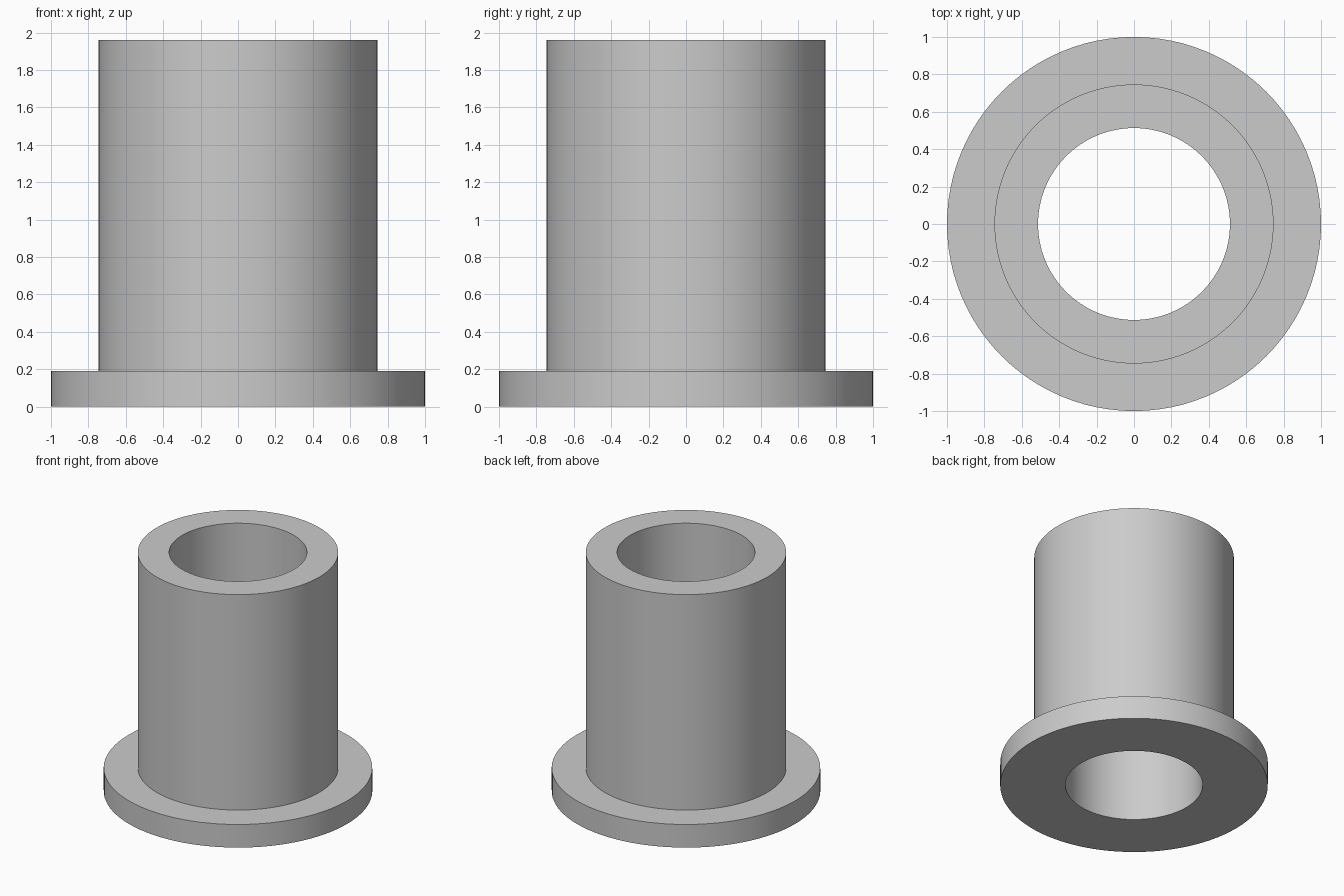
import bpy
import bmesh
import math

SEGMENTS = 96
BORE_R, SLEEVE_R, FLANGE_R = 0.513, 0.746, 1.0
FLANGE_H, TOTAL_H = 0.19, 1.96

cube = bpy.data.objects.get("Cube")
if cube:
    bpy.data.objects.remove(cube, do_unlink=True)


def make_material(name, colour):
    mat = bpy.data.materials.new(name)
    mat.use_nodes = True
    mat.diffuse_color = colour
    mat.node_tree.nodes["Principled BSDF"].inputs["Base Color"].default_value = colour
    return mat


def lathe(name, profile, mat):
    """Revolve a closed (radius, height) profile around z."""
    bm = bmesh.new()
    verts = [bm.verts.new((r, 0, z)) for r, z in profile]
    edges = [bm.edges.new((a, b)) for a, b in zip(verts, verts[1:] + verts[:1])]
    bmesh.ops.spin(bm, geom=verts + edges, cent=(0, 0, 0), axis=(0, 0, 1),
                   angle=math.tau, steps=SEGMENTS, use_merge=False)
    bmesh.ops.remove_doubles(bm, verts=bm.verts[:], dist=0.0001)
    bmesh.ops.recalc_face_normals(bm, faces=bm.faces[:])
    mesh = bpy.data.meshes.new(name)
    bm.to_mesh(mesh)
    bm.free()
    mesh.materials.append(mat)
    obj = bpy.data.objects.new(name, mesh)
    bpy.context.collection.objects.link(obj)
    bpy.ops.object.select_all(action='DESELECT')
    obj.select_set(True)
    bpy.context.view_layer.objects.active = obj
    bpy.ops.object.shade_smooth_by_angle(angle=math.radians(30))
    return obj


grey = make_material("light grey", (0.6, 0.6, 0.6, 1))

# Flanged bushing: straight sleeve with a through bore and a base flange
lathe("flanged_bushing", [
    (BORE_R, 0), (FLANGE_R, 0), (FLANGE_R, FLANGE_H),
    (SLEEVE_R, FLANGE_H), (SLEEVE_R, TOTAL_H), (BORE_R, TOTAL_H),
], grey)
